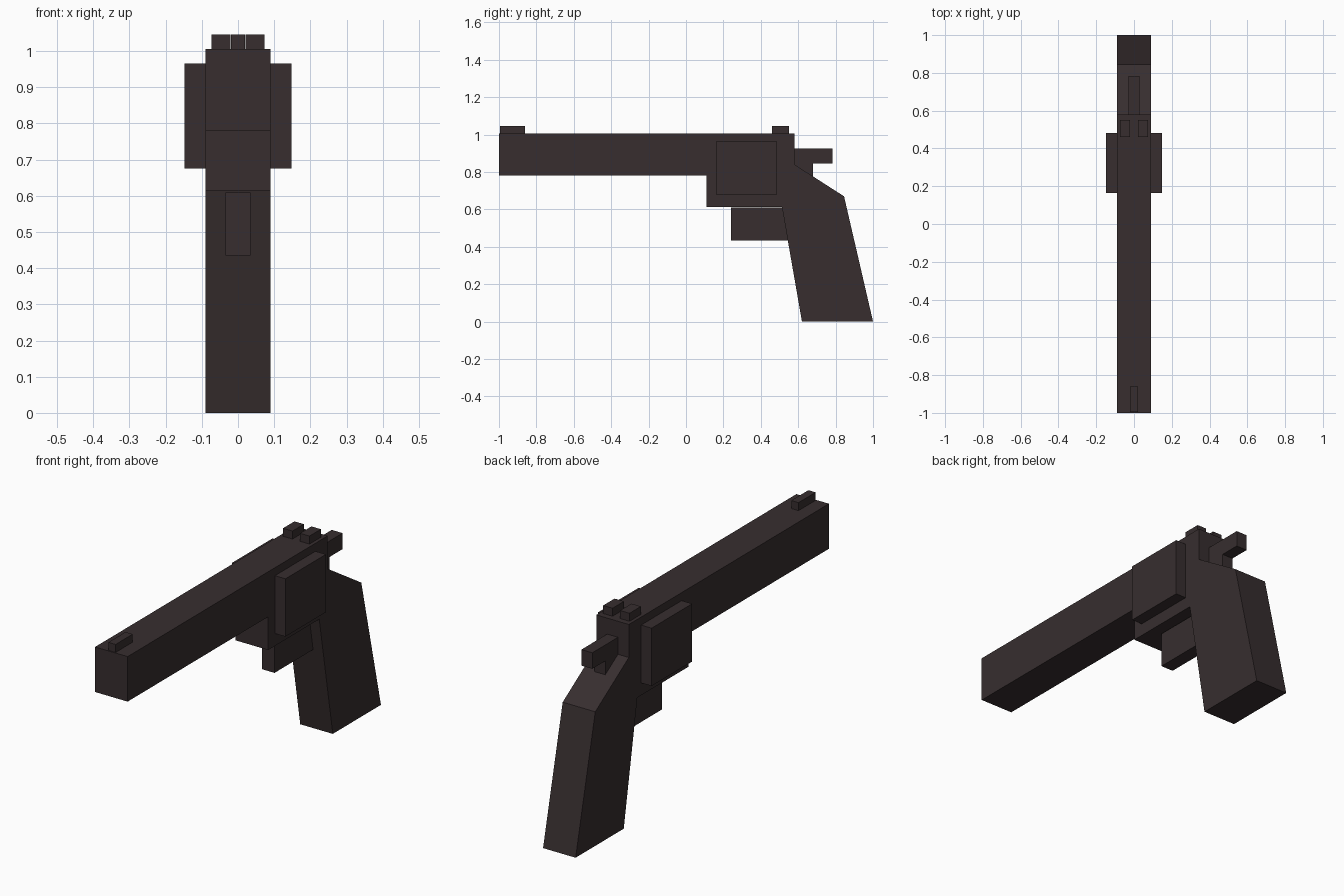
import bpy, bmesh

if "Cube" in bpy.data.objects:
    bpy.data.objects.remove(bpy.data.objects["Cube"])

mat = bpy.data.materials.new("dark brown")
mat.diffuse_color = (0.038, 0.027, 0.028, 1)
mat.use_nodes = True
mat.node_tree.nodes["Principled BSDF"].inputs["Base Color"].default_value = mat.diffuse_color


def extrude_profile(name, pts, x0, x1):
    """Extrude a closed (y, z) outline from x0 to x1."""
    bm = bmesh.new()
    face = bm.faces.new([bm.verts.new((x0, y, z)) for y, z in pts])
    res = bmesh.ops.extrude_face_region(bm, geom=[face])
    verts = [g for g in res["geom"] if isinstance(g, bmesh.types.BMVert)]
    bmesh.ops.translate(bm, verts=verts, vec=(x1 - x0, 0, 0))
    bmesh.ops.recalc_face_normals(bm, faces=bm.faces)
    me = bpy.data.meshes.new(name)
    bm.to_mesh(me)
    bm.free()
    me.materials.append(mat)
    ob = bpy.data.objects.new(name, me)
    bpy.context.collection.objects.link(ob)
    return ob


def box(name, x0, x1, y0, y1, z0, z1):
    return extrude_profile(name, [(y0, z0), (y1, z0), (y1, z1), (y0, z1)], x0, x1)


# Barrel, frame and slanted grip in one side outline
extrude_profile("body", [
    (-1, 0.78), (0.11, 0.78), (0.11, 0.614), (0.513, 0.614), (0.62, 0),
    (1, 0), (0.845, 0.67), (0.58, 0.84), (0.58, 1.005), (-1, 1.005)], -0.09, 0.09)

# Side blocks of the drum and rear sights, mirrored left and right
for side, s in (("left", -1), ("right", 1)):
    box("drum_" + side, *sorted((s * 0.09, s * 0.148)), 0.163, 0.483, 0.676, 0.965)
    box("rear_sight_" + side, *sorted((s * 0.021, s * 0.073)), 0.46, 0.55, 1.005, 1.045)

# Front sight
box("front_sight", -0.02, 0.02, -0.995, -0.86, 1.005, 1.045)

# Block below the frame, running into the grip
extrude_profile("trigger_block", [
    (0.24, 0.435), (0.56, 0.435), (0.53, 0.609), (0.24, 0.609)], -0.034, 0.034)

# Hammer: stem with a spur pointing back
extrude_profile("hammer", [
    (0.57, 0.77), (0.68, 0.77), (0.68, 0.845), (0.783, 0.845),
    (0.783, 0.925), (0.57, 0.925)], -0.03, 0.03)
